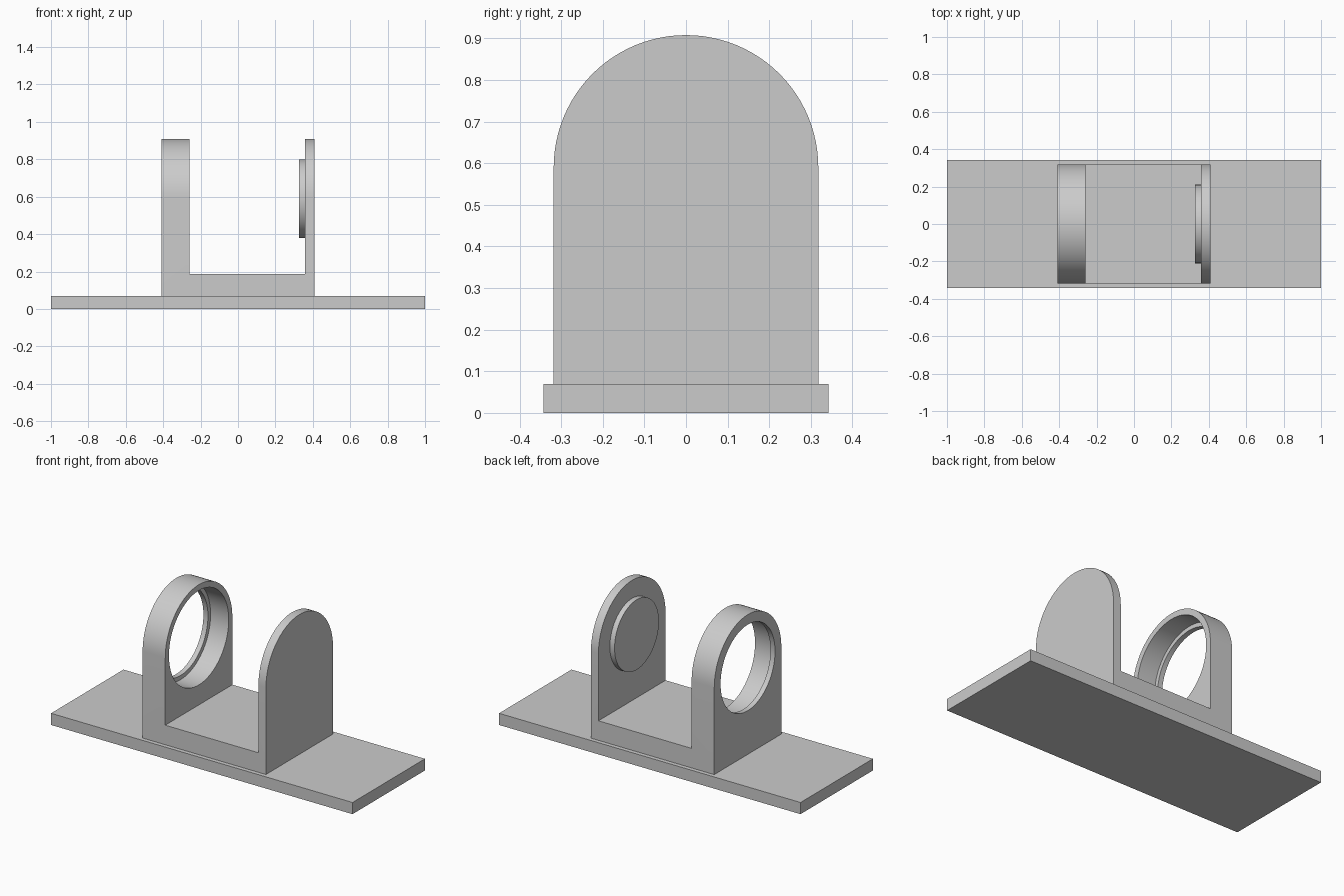
import bpy, bmesh
from math import pi, sin, cos, radians
from mathutils import Matrix

if "Cube" in bpy.data.objects:
    bpy.data.objects.remove(bpy.data.objects["Cube"])

grey = bpy.data.materials.new("light grey")
grey.use_nodes = True
colour = (0.6, 0.6, 0.6, 1)
grey.diffuse_color = colour
grey.node_tree.nodes["Principled BSDF"].inputs["Base Color"].default_value = colour

BASE_TOP = 0.07
AXIS_Z = 0.59        # height of the bore and boss axis
HALF_WIDTH = 0.318
LEFT, RIGHT = 0.408, -0.41


def finish(name, bm):
    bmesh.ops.recalc_face_normals(bm, faces=bm.faces)
    mesh = bpy.data.meshes.new(name)
    bm.to_mesh(mesh)
    bm.free()
    mesh.materials.append(grey)
    obj = bpy.data.objects.new(name, mesh)
    bpy.context.collection.objects.link(obj)
    return obj


def box(name, x0, x1, half_y, z0, z1):
    bm = bmesh.new()
    bmesh.ops.create_cube(bm, size=1)
    bmesh.ops.scale(bm, vec=(x1 - x0, 2 * half_y, z1 - z0), verts=bm.verts)
    bmesh.ops.translate(bm, vec=((x0 + x1) / 2, 0, (z0 + z1) / 2), verts=bm.verts)
    return finish(name, bm)


def disc(name, x0, x1, radius):
    bm = bmesh.new()
    place = Matrix.Translation(((x0 + x1) / 2, 0, AXIS_Z)) @ Matrix.Rotation(pi / 2, 4, "Y")
    bmesh.ops.create_cone(bm, cap_ends=True, segments=96, radius1=radius,
                          radius2=radius, depth=x1 - x0, matrix=place)
    return finish(name, bm)


def arch(name, x0, x1, steps=48):
    bm = bmesh.new()
    outline = [(-HALF_WIDTH, BASE_TOP), (HALF_WIDTH, BASE_TOP)]
    for i in range(steps + 1):
        a = pi * i / steps
        outline.append((HALF_WIDTH * cos(a), AXIS_Z + HALF_WIDTH * sin(a)))
    face = bm.faces.new([bm.verts.new((x0, y, z)) for y, z in outline])
    side = bmesh.ops.extrude_face_region(bm, geom=[face], use_keep_orig=True)
    moved = [v for v in side["geom"] if isinstance(v, bmesh.types.BMVert)]
    bmesh.ops.translate(bm, vec=(x1 - x0, 0, 0), verts=moved)
    return finish(name, bm)


def smooth(obj):
    bpy.ops.object.select_all(action="DESELECT")
    obj.select_set(True)
    bpy.context.view_layer.objects.active = obj
    bpy.ops.object.shade_smooth_by_angle(angle=radians(30))


def cut(obj, cutter):
    cutter.hide_render = True
    mod = obj.modifiers.new("cut", "BOOLEAN")
    mod.operation = "DIFFERENCE"
    mod.solver = "EXACT"
    mod.object = cutter
    bpy.context.view_layer.objects.active = obj
    bpy.ops.object.modifier_apply(modifier=mod.name)
    bpy.data.objects.remove(cutter)


# Flat mounting plate
box("base_plate", -1, 1, 0.343, 0, BASE_TOP)

# Arched body, opened in the middle to leave two uprights on a floor
bracket = arch("bracket", RIGHT, LEFT)
cut(bracket, box("gap_cutter", -0.26, 0.358, 0.5, 0.187, 1.2))

# Stepped bore: a wide pocket from inside and a narrower lip at the outer face
cut(bracket, disc("pocket_cutter", -0.38, -0.2, 0.283))
cut(bracket, disc("lip_cutter", -0.5, -0.3, 0.258))
smooth(bracket)

# Round boss on the inner face of the solid upright
smooth(disc("round_boss", 0.327, 0.358, 0.21))
